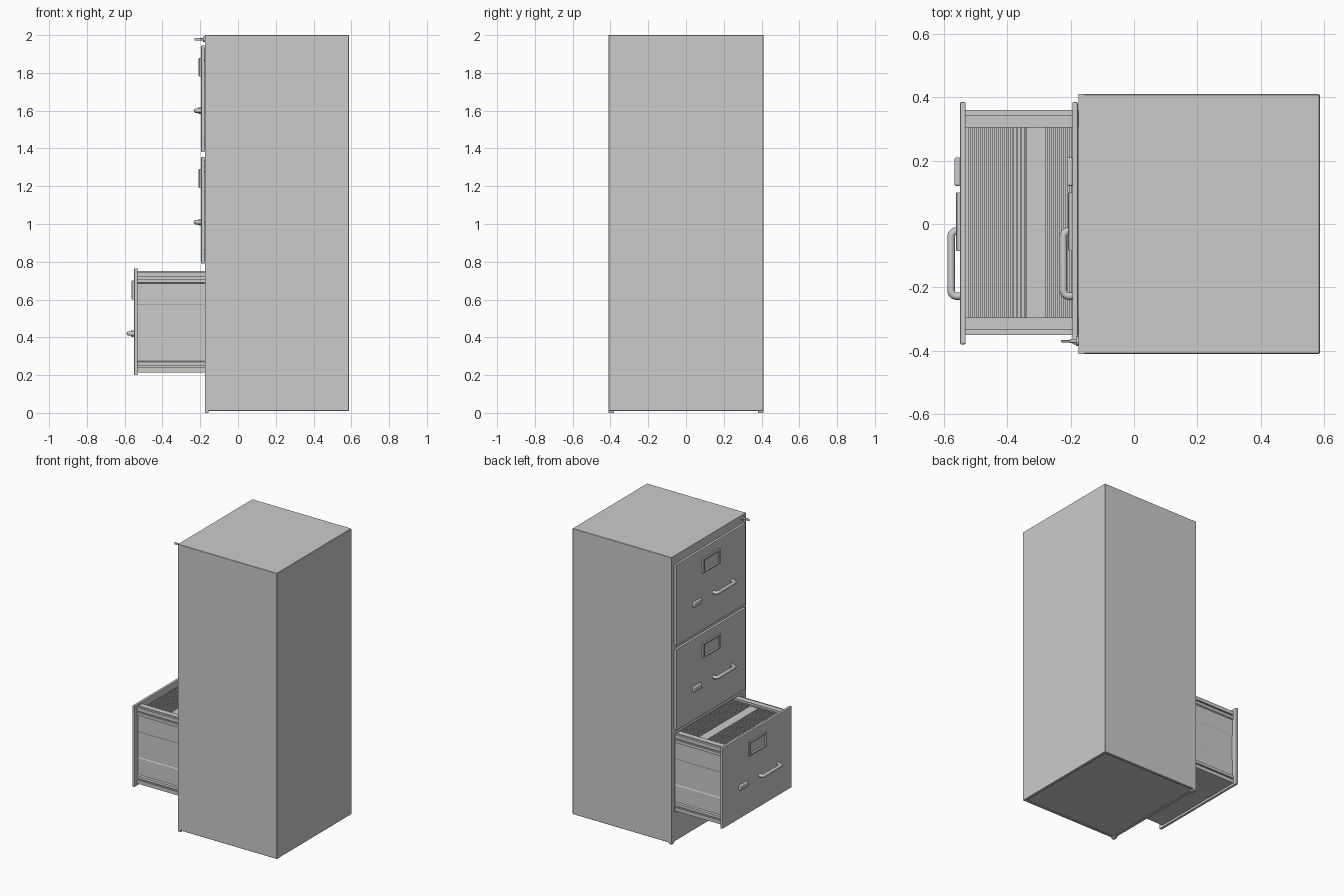
import bpy, bmesh, math
from mathutils import Matrix, Vector

if "Cube" in bpy.data.objects:
    bpy.data.objects.remove(bpy.data.objects["Cube"])


def finish(name, bm, bevel=0, segs=2):
    bmesh.ops.recalc_face_normals(bm, faces=bm.faces)
    me = bpy.data.meshes.new(name)
    bm.to_mesh(me)
    bm.free()
    ob = bpy.data.objects.new(name, me)
    bpy.context.collection.objects.link(ob)
    if bevel:
        m = ob.modifiers.new("bevel", 'BEVEL')
        m.width, m.segments = bevel, segs
    return ob


def boxes(name, specs, bevel=0, segs=2):
    """One object from boxes given as (x0, x1, y0, y1, z0, z1)."""
    bm = bmesh.new()
    for x0, x1, y0, y1, z0, z1 in specs:
        mat = Matrix.Translation(((x0 + x1) / 2, (y0 + y1) / 2, (z0 + z1) / 2)) \
            @ Matrix.Diagonal((x1 - x0, y1 - y0, z1 - z0, 1))
        bmesh.ops.create_cube(bm, size=1, matrix=mat)
    return finish(name, bm, bevel, segs)


def extrude_x(name, profiles, x0, x1):
    """Closed (y, z) profiles extruded along x."""
    bm = bmesh.new()
    for pts in profiles:
        f = bm.faces.new([bm.verts.new((x0, y, z)) for y, z in pts])
        r = bmesh.ops.extrude_face_region(bm, geom=[f])
        vs = [v for v in r['geom'] if isinstance(v, bmesh.types.BMVert)]
        bmesh.ops.translate(bm, vec=(x1 - x0, 0, 0), verts=vs)
    return finish(name, bm)


def handle(name, x, z):
    """Bar pull with rounded corners, swept along a path."""
    ya, yb, out, r = -0.228, -0.022, x - 0.028, 0.018
    path = [(x + 0.01, ya)]
    for cy, s in ((ya + r, -1), (yb - r, 1)):
        arc = [(out + r - r * math.sin(a), cy + s * r * math.cos(a))
               for a in [i * math.pi / 12 for i in range(7)]]
        path += arc if s < 0 else arc[::-1]
    path.append((x + 0.01, yb))
    cu = bpy.data.curves.new(name, 'CURVE')
    cu.dimensions = '3D'
    cu.bevel_depth, cu.bevel_resolution, cu.use_fill_caps = 0.012, 3, True
    sp = cu.splines.new('POLY')
    sp.points.add(len(path) - 1)
    for p, (px, py) in zip(sp.points, path):
        p.co = (px, py, z, 1)
    sp.use_smooth = True
    ob = bpy.data.objects.new(name, cu)
    bpy.context.collection.objects.link(ob)


def drawer(tag, x, z):
    """x is the outer plane of the front, z its bottom edge."""
    boxes(tag + "_front", [(x, x + 0.018, -0.38, 0.385, z, z + 0.565)], 0.004)
    xb, xe = x + 0.016, x + 0.74
    # ribbed side walls
    prof = [(.30, .55), (.34, .55), (.34, .545), (.355, .545), (.355, .52), (.345, .52),
            (.345, .51), (.355, .51), (.355, .49), (.346, .485), (.346, .375), (.343, .37),
            (.343, .195), (.346, .19), (.346, .165), (.355, .16), (.355, .05), (.345, .05),
            (.345, .04), (.355, .04), (.355, .015), (.32, .015), (.32, .535), (.30, .535)]
    # lower rail groove
    prof[14:16] = [(.346, .075), (.355, .07)]
    extrude_x(tag + "_sides", [[(0.005 + s * y, z + h) for y, h in prof] for s in (1, -1)], xb, xe)
    boxes(tag + "_floor_and_back", [(xb, xe, -0.32, 0.33, z + 0.015, z + 0.03),
                                    (xe - 0.012, xe, -0.34, 0.35, z + 0.015, z + 0.55)])
    # hanging files, with one thick bundle between two groups
    sheets, fx = [], x + 0.027
    while fx < xe - 0.03:
        if not (x + 0.203 < fx < x + 0.275):
            sheets.append((fx, fx + 0.007, -0.305, 0.315, z + 0.07, z + 0.525))
        fx += 0.0125
    sheets.append((x + 0.21, x + 0.27, -0.305, 0.315, z + 0.07, z + 0.522))
    boxes(tag + "_files", sheets)
    # label holder: four-sided frame around a card
    y0, y1, a, b, t = -0.085, 0.10, z + 0.40, z + 0.50, 0.014
    bm = bmesh.new()
    rings = []
    for xx, d in ((x + .002, 0), (x - .010, 0), (x - .013, .003), (x - .013, t - .003), (x - .004, t)):
        rings.append([bm.verts.new((xx, p, q)) for p, q in
                      ((y0 + d, a + d), (y1 - d, a + d), (y1 - d, b - d), (y0 + d, b - d))])
    for r, s in zip(rings, rings[1:]):
        for i in range(4):
            bm.faces.new((r[i], r[(i + 1) % 4], s[(i + 1) % 4], s[i]))
    bm.faces.new(rings[-1])
    bm.faces.new(rings[0][::-1])
    finish(tag + "_label_holder", bm)
    # latch plate and pull
    boxes(tag + "_latch", [(x - 0.017, x + 0.002, 0.12, 0.21, z + 0.203, z + 0.237)], 0.006, 3)
    handle(tag + "_handle", x, z + 0.22)


# cabinet shell, open at the front
X0, X1, Y = -0.175, 0.587, 0.41
boxes("cabinet_sides", [(X0, X1, -Y, -Y + 0.02, 0.01, 2), (X0, X1, Y - 0.02, Y, 0.01, 2)], 0.002, 1)
boxes("cabinet_top", [(X0, X1, -Y, Y, 1.98, 2.0)], 0.002, 1)
boxes("cabinet_back", [(X1 - 0.02, X1, -Y, Y, 0.01, 2)], 0.002, 1)
boxes("cabinet_base", [(X0 + 0.01, X1 - 0.01, -Y + 0.01, Y - 0.01, 0.015, 0.03)])

# front frame: stiles and rails between drawers
F = X0 + 0.018
frame = [(X0, F, s * 0.39 - 0.02, s * 0.39 + 0.02, 0.01, 2) for s in (-1, 1)]
frame += [(X0, F, -0.37, 0.37, a, b) for a, b in ((.012, .21), (.755, .80), (1.345, 1.39), (1.935, 2))]
boxes("front_frame", frame)
boxes("front_feet", [(X0, X0 + 0.02, s * 0.395 - 0.014, s * 0.395 + 0.014, 0, 0.012) for s in (-1, 1)])

# drawers, lowest one pulled out
drawer("lower_drawer", -0.55, 0.20)
drawer("middle_drawer", -0.195, 0.79)
drawer("upper_drawer", -0.195, 1.38)

# lock with key
bm = bmesh.new()
for xc, r, d in ((-0.178, 0.015, 0.012), (-0.192, 0.006, 0.02)):
    bmesh.ops.create_cone(bm, cap_ends=True, segments=24, radius1=r, radius2=r, depth=d,
                          matrix=Matrix.Translation((xc, -0.37, 1.978)) @ Matrix.Rotation(math.pi / 2, 4, 'Y'))
finish("lock_cylinder", bm)
boxes("key", [(-0.23, -0.20, -0.374, -0.367, 1.971, 1.985)], 0.002)
